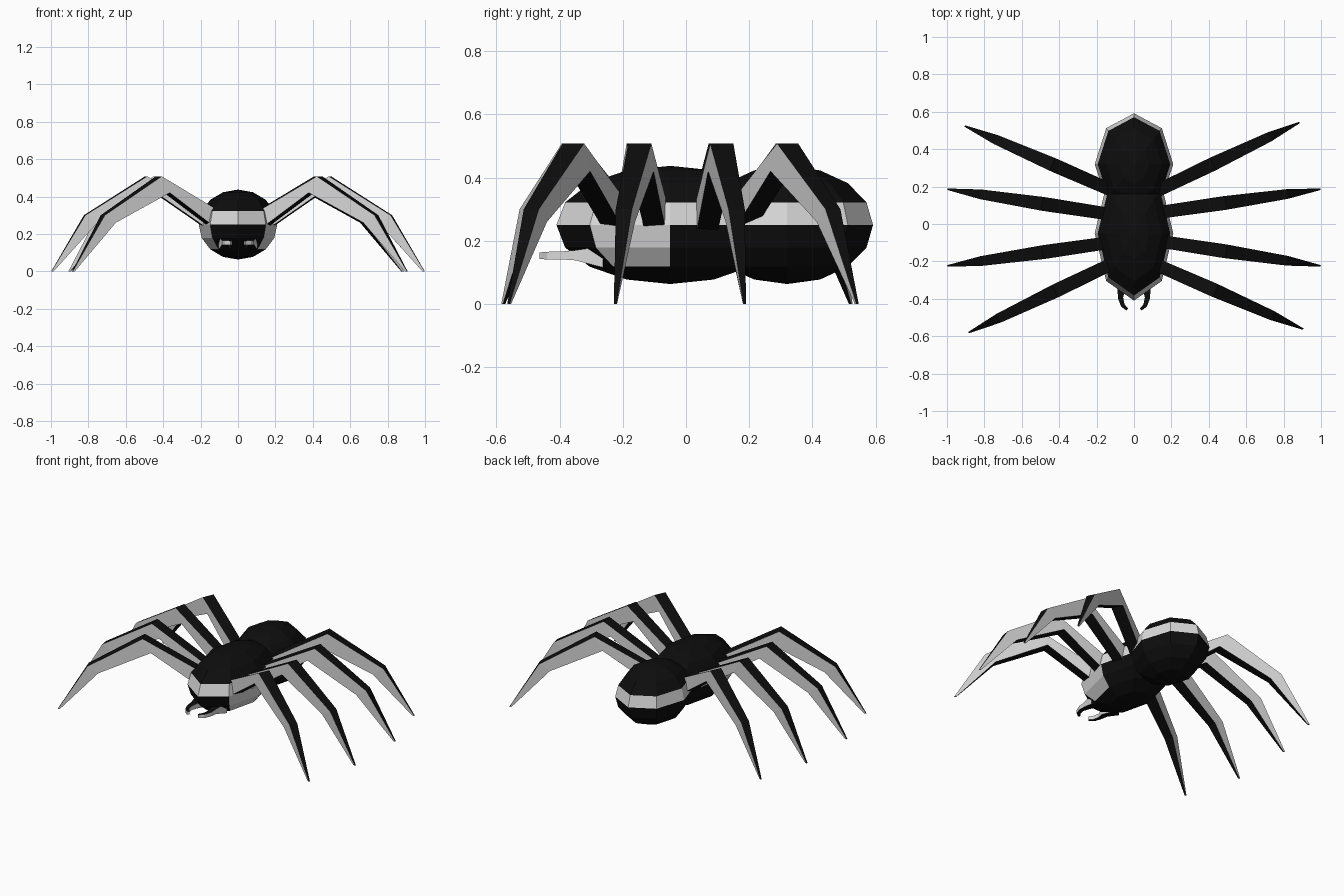
import bpy, bmesh, math
from mathutils import Vector

if "Cube" in bpy.data.objects:
    bpy.data.objects.remove(bpy.data.objects["Cube"])


def material(name, v):
    m = bpy.data.materials.new(name)
    m.diffuse_color = (v, v, v, 1)
    m.use_nodes = True
    m.node_tree.nodes["Principled BSDF"].inputs["Base Color"].default_value = m.diffuse_color
    return m


BLACK = material("black", 0.004)
GREY = material("light grey", 0.7)


def finish(bm, name, rule):
    """Store the mesh; faces for which rule(face) holds become grey."""
    bmesh.ops.recalc_face_normals(bm, faces=bm.faces)
    bm.normal_update()
    for f in bm.faces:
        f.material_index = 1 if rule(f) else 0
    me = bpy.data.meshes.new(name)
    bm.to_mesh(me)
    bm.free()
    me.materials.append(BLACK)
    me.materials.append(GREY)
    ob = bpy.data.objects.new(name, me)
    bpy.context.collection.objects.link(ob)
    return ob


def ellipsoid(name, cy, ry, rule):
    bm = bmesh.new()
    bmesh.ops.create_uvsphere(bm, u_segments=8, v_segments=8, radius=1)
    for v in bm.verts:
        v.co = Vector((v.co.x * 0.21, cy + v.co.y * ry, 0.25 + v.co.z * 0.187))
    finish(bm, name, rule)


def tube(name, rings):
    """Four-sided beam: grey on its sides, black above and below."""
    bm = bmesh.new()
    loops = [[bm.verts.new(p) for p in r] for r in rings]
    sides = set()
    for a, b in zip(loops, loops[1:]):
        for i in range(4):
            j = (i + 1) % 4
            f = bm.faces.new((a[i], a[j], b[j], b[i]))
            if i % 2:
                sides.add(f)
    bm.faces.new(loops[0])
    sides.add(bm.faces.new(loops[-1]))
    finish(bm, name, lambda f: f in sides)


# Body: grey belt just above the middle, grey cheeks low on the head sides
def belt(f):
    return 0.25 < f.calc_center_median().z < 0.32


def head_rule(f):
    c = f.calc_center_median()
    cheek = 0.12 < c.z < 0.25 and -0.26 < c.y < -0.05 and abs(c.x) > 0.1
    return belt(f) or cheek


ellipsoid("head_and_thorax", -0.05, 0.36, head_rule)
ellipsoid("abdomen", 0.32, 0.272, belt)

# Legs: (distance from tip, z) above and below, half width
PROFILE = [
    ((0.85, 0.325), (0.83, 0.235), 0.034),
    ((0.512, 0.508), (0.56, 0.42), 0.037),
    ((0.18, 0.30), (0.245, 0.26), 0.026),
    ((0.0, 0.0), (0.012, 0.0), 0.004),
]
LEGS = {  # base and tip seen from above
    "front": ((0.17, -0.24), (0.905, -0.562)),
    "front_middle": ((0.19, -0.10), (0.998, -0.224)),
    "rear_middle": ((0.19, 0.07), (0.998, 0.186)),
    "rear": ((0.17, 0.20), (0.885, 0.543)),
}
OPPOSITE = {"front": "rear", "rear": "front",
            "front_middle": "rear_middle", "rear_middle": "front_middle"}

for label, (base, tip) in LEGS.items():
    base, tip = Vector((*base, 0)), Vector((*tip, 0))
    d = (tip - base).normalized()
    n = Vector((-d.y, d.x, 0))
    rings = []
    for (rt, zt), (rb, zb), w in PROFILE:
        top = tip - d * rt + Vector((0, 0, zt))
        low = tip - d * rb + Vector((0, 0, zb))
        rings.append([top + n * w, top - n * w, low - n * w, low + n * w])
    tube(label + "_leg_right", rings)
    # left legs are the right ones turned half way round
    turned = [[Vector((-p.x, -0.038 - p.y, p.z)) for p in r] for r in rings]
    tube(OPPOSITE[label] + "_leg_left", turned)

# Fangs: hooked beams under the front; x, y, half width, low z, high z
FANG = [
    (0.075, -0.26, 0.030, 0.115, 0.183),
    (0.068, -0.35, 0.020, 0.138, 0.170),
    (0.072, -0.395, 0.014, 0.141, 0.166),
    (0.060, -0.435, 0.011, 0.141, 0.165),
    (0.036, -0.458, 0.007, 0.142, 0.163),
]
for side, s in (("right", 1), ("left", -1)):
    rings = []
    for i, (x, y, w, z0, z1) in enumerate(FANG):
        a, b = FANG[max(i - 1, 0)], FANG[min(i + 1, len(FANG) - 1)]
        d = Vector((b[0] - a[0], b[1] - a[1], 0)).normalized()
        n = Vector((-d.y, d.x, 0)) * w
        pts = [Vector((x, y, z1)) + n, Vector((x, y, z1)) - n,
               Vector((x, y, z0)) - n, Vector((x, y, z0)) + n]
        rings.append([Vector((p.x * s, p.y, p.z)) for p in pts])
    tube("fang_" + side, rings)
